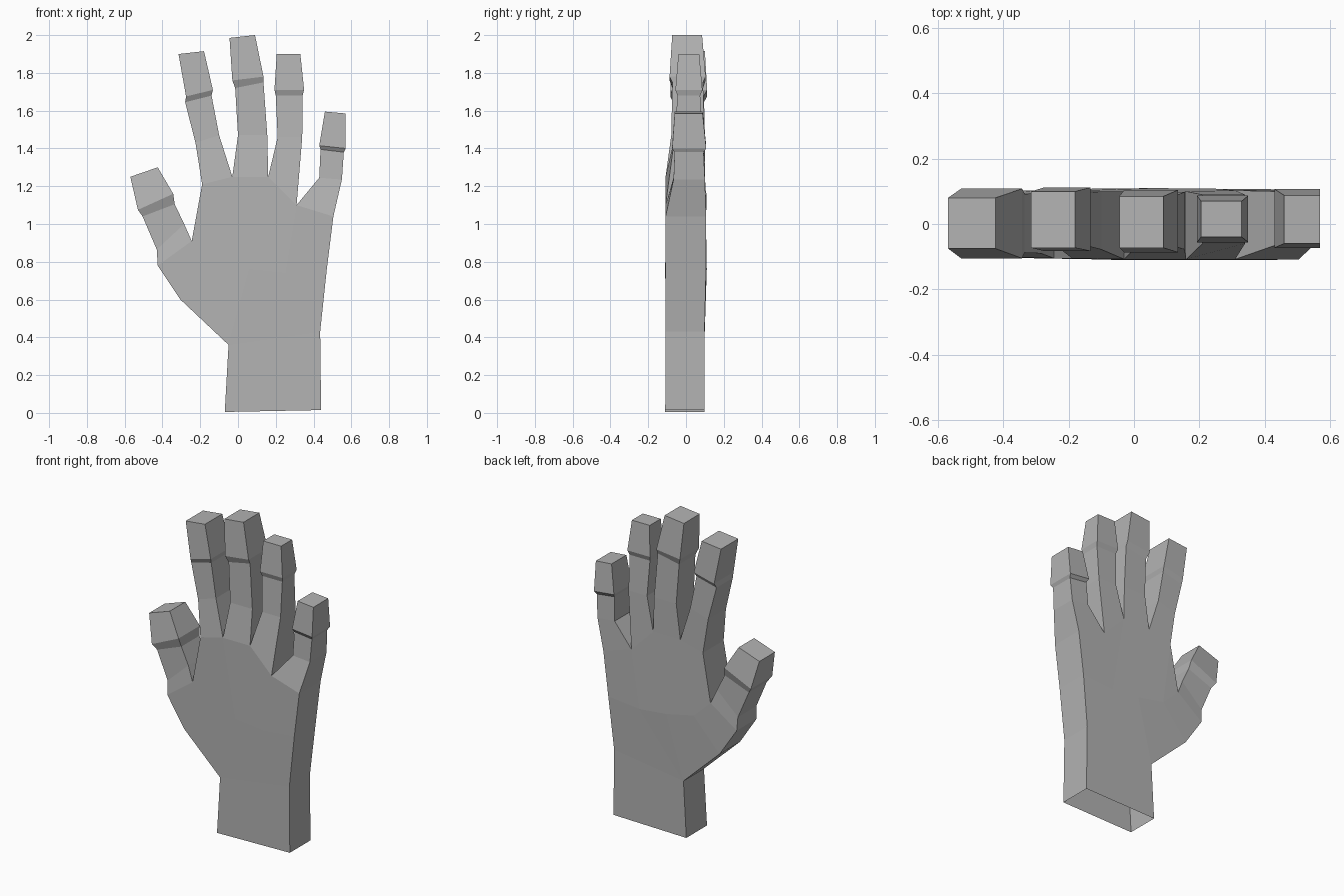
import bpy, bmesh

skin = bpy.data.materials.new("grey")
skin.diffuse_color = (0.45, 0.45, 0.45, 1)


def finish(name, bm):
    bmesh.ops.recalc_face_normals(bm, faces=bm.faces)
    me = bpy.data.meshes.new(name)
    bm.to_mesh(me)
    bm.free()
    me.materials.append(skin)
    ob = bpy.data.objects.new(name, me)
    bpy.context.collection.objects.link(ob)


# Palm points: x, z, front y, back y (the first twelve run round the outline)
P = [(-.07, .005, -.11, .097), (.44, .015, -.11, .097), (.435, .43, -.108, .098),
     (.47, .76, -.108, .106), (.505, 1.04, -.108, .106), (.31, 1.10, -.108, .103),
     (.16, 1.25, -.108, .1), (-.03, 1.25, -.108, .1), (-.19, 1.21, -.105, .102),
     (-.245, .91, -.105, .105), (-.425, .78, -.1, .1), (-.305, .60, -.105, .1),
     (-.05, .36, -.108, .097),
     (-.13, .80, -.108, .108), (.06, .76, -.11, .11), (.25, .74, -.11, .108)]
patches = [(0, 1, 2, 12), (12, 2, 3, 15), (12, 15, 14), (12, 14, 13), (12, 13, 11),
           (11, 13, 9, 10), (13, 14, 7, 8), (13, 8, 9), (14, 15, 6, 7), (15, 5, 6),
           (15, 3, 4, 5)]
walls = [(1, 2), (2, 3), (3, 4), (8, 9), (10, 11), (11, 12), (12, 0)]

# Palm and wrist, open at the wrist and under each finger
bm = bmesh.new()
front = [bm.verts.new((x, f, z)) for x, z, f, b in P]
back = [bm.verts.new((x, b, z)) for x, z, f, b in P]
for p in patches:
    bm.faces.new([front[i] for i in p])
    bm.faces.new([back[i] for i in reversed(p)])
for i, j in walls:
    bm.faces.new((front[i], back[i], back[j], front[j]))
finish("palm", bm)


def finger(name, left, right, sections):
    """Loft from a palm edge through sections: xl, zl, xr, zr, front y, back y."""
    bm = bmesh.new()
    (xl, zl, fl, bl), (xr, zr, fr, br) = P[left], P[right]
    rings = [[(xl, fl, zl), (xr, fr, zr), (xr, br, zr), (xl, bl, zl)]]
    for xl, zl, xr, zr, f, b in sections:
        rings.append([(xl, f, zl), (xr, f, zr), (xr, b, zr), (xl, b, zl)])
    rings = [[bm.verts.new(c) for c in r] for r in rings]
    for a, b in zip(rings, rings[1:]):
        for i in range(4):
            j = (i + 1) % 4
            bm.faces.new((a[i], a[j], b[j], b[i]))
    bm.faces.new(rings[-1])
    finish(name, bm)


# Digits: knuckle, both rims of the joint step, tip
finger("thumb", 10, 9, [
    (-.43, .865, -.285, 1.0, -.09, .095), (-.505, 1.04, -.335, 1.105, -.088, .092),
    (-.53, 1.075, -.343, 1.16, -.105, .108), (-.57, 1.25, -.425, 1.30, -.075, .08)])
finger("index_finger", 8, 7, [
    (-.225, 1.43, -.10, 1.47, -.078, .1), (-.28, 1.645, -.14, 1.68, -.068, .095),
    (-.275, 1.675, -.133, 1.71, -.083, .112), (-.315, 1.90, -.18, 1.915, -.073, .1)])
finger("middle_finger", 7, 6, [
    (0, 1.47, .155, 1.47, -.078, .098), (-.015, 1.72, .135, 1.75, -.072, .09),
    (-.03, 1.76, .135, 1.78, -.087, .104), (-.045, 1.985, .09, 2.0, -.073, .085)])
finger("ring_finger", 6, 5, [
    (.21, 1.46, .34, 1.46, -.06, .09), (.20, 1.68, .342, 1.68, -.045, .075),
    (.193, 1.71, .35, 1.71, -.056, .087), (.205, 1.90, .33, 1.90, -.04, .07)])
finger("little_finger", 5, 4, [
    (.43, 1.245, .55, 1.235, -.066, .1), (.437, 1.395, .56, 1.38, -.06, .093),
    (.43, 1.415, .57, 1.40, -.073, .107), (.46, 1.595, .57, 1.585, -.06, .088)])
